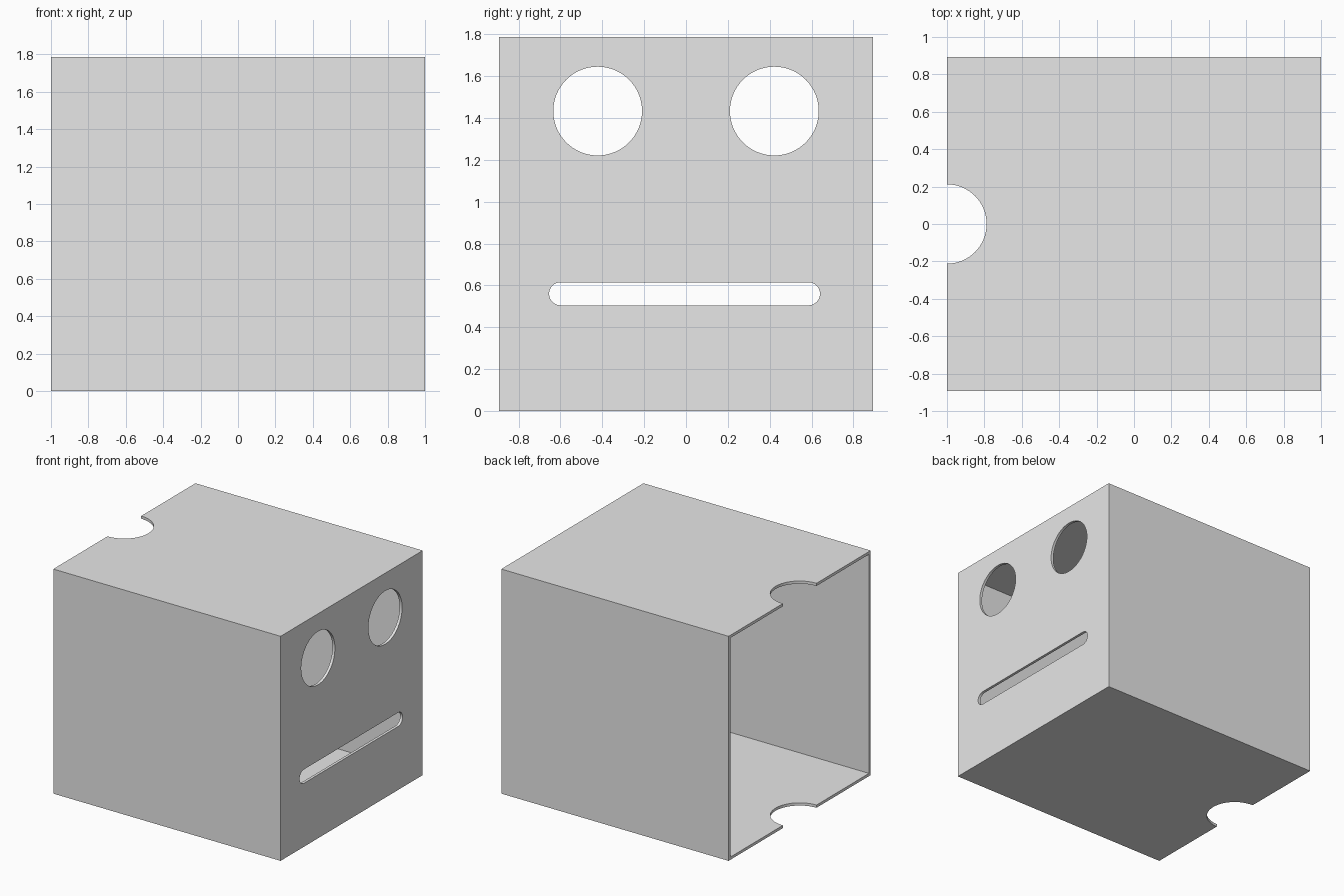
import bpy, bmesh
from math import sin, cos, pi, radians
from mathutils import Vector

cube = bpy.data.objects.get("Cube")
if cube:
    bpy.data.objects.remove(cube, do_unlink=True)

HALF_X, HALF_Y, HEIGHT, WALL = 1.0, 0.893, 1.786, 0.022
EYE_Y, EYE_Z, EYE_R = 0.422, 1.433, 0.212
MOUTH_Y, MOUTH_Z, MOUTH_HALF, MOUTH_R = -0.007, 0.56, 0.592, 0.055
NOTCH_R = 0.212

grey = bpy.data.materials.new("light grey")
grey.use_nodes = True
grey.diffuse_color = (0.8, 0.8, 0.8, 1)
grey.node_tree.nodes["Principled BSDF"].inputs["Base Color"].default_value = (0.8, 0.8, 0.8, 1)


def prism(name, points, direction):
    """Extrude a closed outline of 3D points along a direction."""
    bm = bmesh.new()
    face = bm.faces.new([bm.verts.new(p) for p in points])
    out = bmesh.ops.extrude_face_region(bm, geom=[face])
    moved = [v for v in out["geom"] if isinstance(v, bmesh.types.BMVert)]
    bmesh.ops.translate(bm, verts=moved, vec=Vector(direction))
    bmesh.ops.recalc_face_normals(bm, faces=bm.faces)
    mesh = bpy.data.meshes.new(name)
    bm.to_mesh(mesh)
    bm.free()
    mesh.materials.append(grey)
    obj = bpy.data.objects.new(name, mesh)
    bpy.context.collection.objects.link(obj)
    return obj


def box(name, x0, x1, half_y, z0, z1):
    outline = [(x0, -half_y, z0), (x0, half_y, z0), (x0, half_y, z1), (x0, -half_y, z1)]
    return prism(name, outline, (x1 - x0, 0, 0))


def capsule(cu, cv, half, radius, steps=32):
    """Round-ended outline; a plain circle when half is zero."""
    pts = []
    for side in (1, -1):
        last = steps + 1 if half else steps
        for i in range(last):
            a = pi * i / steps - pi / 2
            pts.append((cu + side * (half + radius * cos(a)), cv + side * radius * sin(a)))
    return pts


def face_cutter(name, outline):
    return prism(name, [(HALF_X - 0.1, y, z) for y, z in outline], (0.2, 0, 0))


# Square sleeve, closed at one end and open at the other
shell = box("box_shell", -HALF_X, HALF_X, HALF_Y, 0, HEIGHT)

cutters = [
    box("hollow_cutter", -HALF_X - 0.2, HALF_X - WALL, HALF_Y - WALL, WALL, HEIGHT - WALL),
    # Two round holes and a long slot in the closed end
    face_cutter("left_hole_cutter", capsule(EYE_Y, EYE_Z, 0, EYE_R)),
    face_cutter("right_hole_cutter", capsule(-EYE_Y, EYE_Z, 0, EYE_R)),
    face_cutter("slot_cutter", capsule(MOUTH_Y, MOUTH_Z, MOUTH_HALF, MOUTH_R)),
    # Half-round thumb notches through top and bottom
    prism("notch_cutter", [(x, y, -0.1) for x, y in capsule(-HALF_X, 0, 0, NOTCH_R)],
          (0, 0, HEIGHT + 0.2)),
]

for cutter in cutters:
    cutter.hide_render = True
    mod = shell.modifiers.new(cutter.name, "BOOLEAN")
    mod.operation = "DIFFERENCE"
    mod.solver = "EXACT"
    mod.object = cutter

bpy.context.view_layer.objects.active = shell
for o in bpy.context.selected_objects:
    o.select_set(False)
shell.select_set(True)
for mod in list(shell.modifiers):
    bpy.ops.object.modifier_apply(modifier=mod.name)
for cutter in cutters:
    bpy.data.objects.remove(cutter, do_unlink=True)

bpy.ops.object.shade_smooth_by_angle(angle=radians(30))
